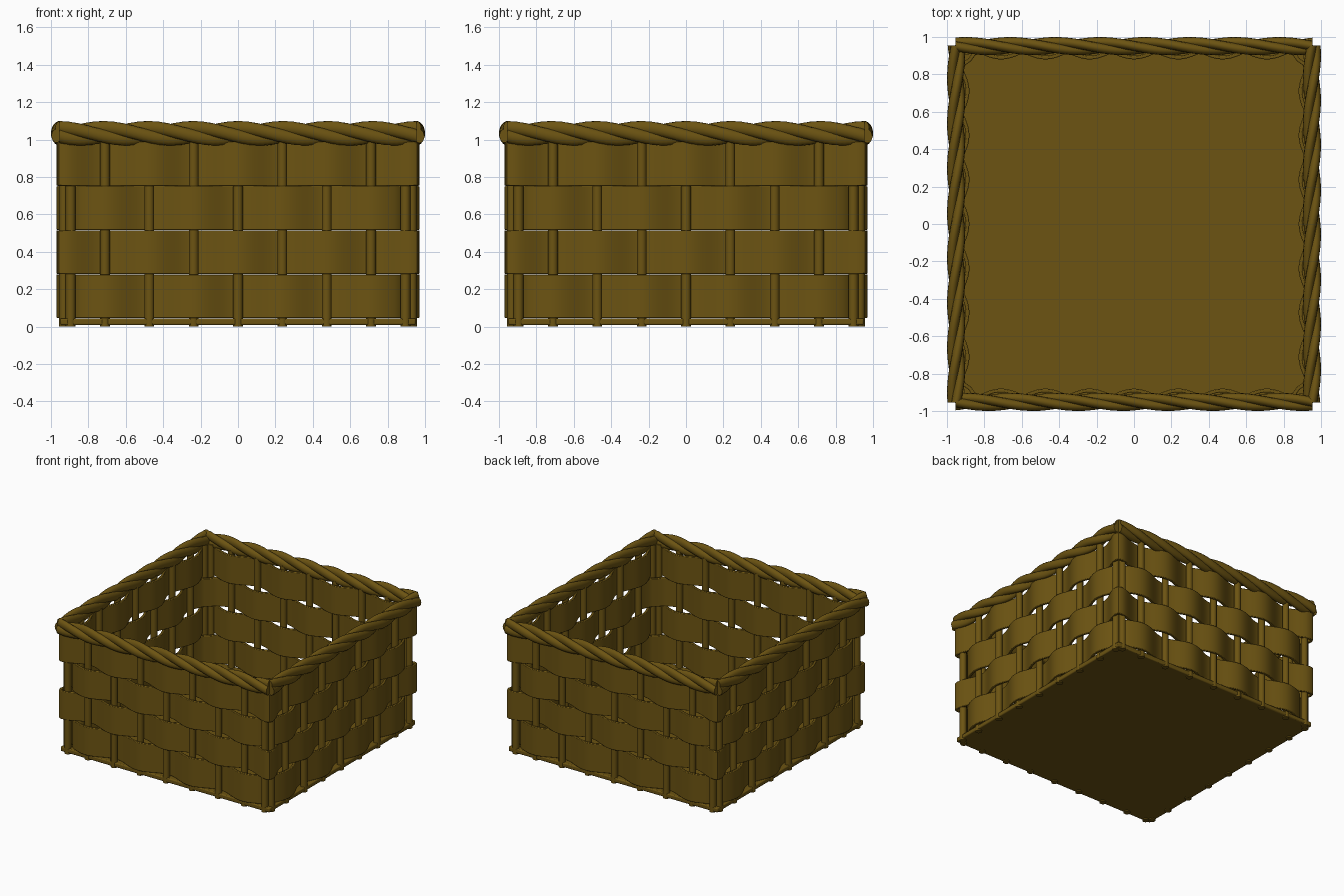
import bpy, bmesh, math
from mathutils import Vector

if "Cube" in bpy.data.objects:
    bpy.data.objects.remove(bpy.data.objects["Cube"])

mat = bpy.data.materials.new("wicker")
mat.diffuse_color = (0.15, 0.088, 0.006, 1)
mat.use_nodes = True
mat.node_tree.nodes["Principled BSDF"].inputs["Base Color"].default_value = mat.diffuse_color
STEP = 0.237      # spacing between stakes
MID = 0.925       # distance of the woven wall from the centre


def finish(bm, name, bevel=0.0, angle=40):
    bmesh.ops.recalc_face_normals(bm, faces=bm.faces)
    me = bpy.data.meshes.new(name)
    bm.to_mesh(me)
    bm.free()
    me.materials.append(mat)
    ob = bpy.data.objects.new(name, me)
    bpy.context.collection.objects.link(ob)
    if bevel:
        m = ob.modifiers.new("bevel", 'BEVEL')
        m.width, m.segments, m.limit_method = bevel, 2, 'ANGLE'
        m.angle_limit = math.radians(50)
    bpy.ops.object.select_all(action='DESELECT')
    bpy.context.view_layer.objects.active = ob
    ob.select_set(True)
    bpy.ops.object.shade_smooth_by_angle(angle=math.radians(angle))
    return ob


def skin(bm, rings, closed):
    """Bridge consecutive rings of points; cap the ends if open."""
    vs = [[bm.verts.new(p) for p in r] for r in rings]
    n, m = len(vs), len(vs[0])
    for i in range(n if closed else n - 1):
        a, b = vs[i], vs[(i + 1) % n]
        for j in range(m):
            bm.faces.new((a[j], a[(j + 1) % m], b[(j + 1) % m], b[j]))
    if not closed:
        bm.faces.new(vs[0])
        bm.faces.new(vs[-1])


def turn(x, y, k):
    """Rotate a point by k quarter turns about z."""
    for _ in range(k):
        x, y = -y, x
    return x, y


# Base plate
bm = bmesh.new()
bmesh.ops.create_cube(bm, size=1)
for v in bm.verts:
    v.co = (v.co.x * 1.9, v.co.y * 1.9, 0.0265 + v.co.z * 0.037)
finish(bm, "base", 0.008)

# Upright stakes, the outer two of each side sit close to the corners
for k, side in enumerate(("front", "right", "back", "left")):
    bm = bmesh.new()
    for i in range(-4, 5):
        s = max(-0.895, min(0.895, i * STEP))
        x, y = turn(s, -0.93, k)
        skin(bm, [[(x + 0.026 * math.cos(t * math.pi / 6),
                    y + 0.026 * math.sin(t * math.pi / 6), z)
                   for t in range(12)] for z in (0.0, 1.01)], False)
    finish(bm, side + "_stakes")

# Woven bands, alternating inside and outside of the stakes
for b in range(4):
    sign = -1 if b % 2 == 0 else 1
    if sign < 0:
        end, corner = 0.83, [(0.857, -0.908), (0.878, -0.878), (0.908, -0.857)]
    else:
        end, corner = 0.89, [(0.93, -0.957), (0.95, -0.95), (0.957, -0.93)]
    path = []
    for k in range(4):
        for i in range(65):
            s = -end + 2 * end * i / 64
            d = MID + sign * 0.035 * math.cos(math.pi * s / STEP)
            path.append(Vector(turn(s, -d, k)))
        path += [Vector(turn(x, y, k)) for x, y in corner]
    z0, z1 = 0.047 + b * 0.2355, 0.28 + b * 0.2355
    rings = []
    for i, p in enumerate(path):
        t = (path[(i + 1) % len(path)] - path[i - 1]).normalized()
        nrm = Vector((t.y, -t.x)) * 0.01
        rings.append([(*(p - nrm), z0), (*(p + nrm), z0),
                      (*(p + nrm), z1), (*(p - nrm), z1)])
    bm = bmesh.new()
    skin(bm, rings, True)
    finish(bm, "woven_band_%d" % (b + 1), 0.004)

# Twisted rope rim, three strands on each side
OFF, RAD, PITCH, LEN = 0.022, 0.0265, 0.72, 0.955
for k, side in enumerate(("front", "right", "back", "left")):
    bm = bmesh.new()
    for strand in range(3):
        rings = []
        for i in range(73):
            s = -LEN + 2 * LEN * i / 72
            a = 2 * math.pi * (s / PITCH + strand / 3)
            ring = []
            for j in range(14):
                t = a + 2 * math.pi * j / 14
                out = OFF * math.sin(a) + RAD * math.sin(t)
                up = OFF * math.cos(a) + RAD * math.cos(t)
                x, y = turn(s, -(0.9515 + out), k)
                ring.append((x, y, 1.034 + up * 1.36))
            rings.append(ring)
        skin(bm, rings, False)
    finish(bm, side + "_rope_rim", angle=50)
